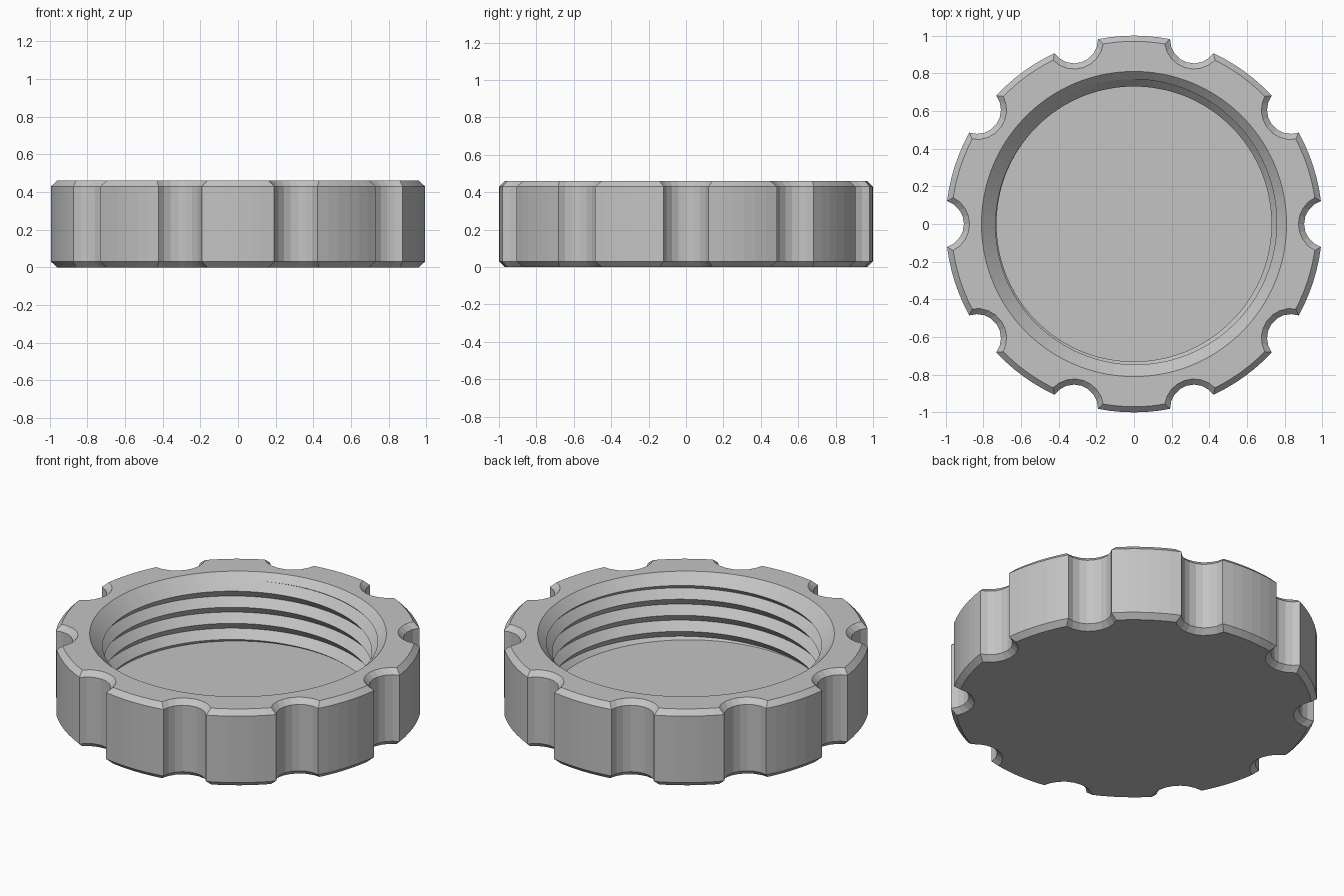
import bpy
import bmesh
from math import pi, tau, sin, cos, acos

cube = bpy.data.objects.get("Cube")
if cube:
    bpy.data.objects.remove(cube, do_unlink=True)

LOBES, NOTCH_SEGS, RIM_SEGS = 10, 8, 6
N = LOBES * (NOTCH_SEGS + RIM_SEGS)
HEIGHT, BEVEL, FLOOR = 0.46, 0.03, 0.07
MOUTH = 0.81                      # hole radius at the top face
CREST, ROOT, PITCH = 0.73, 0.772, 0.097
PHASE = 0.2455                    # crest height at angle zero


def outline(inset, z):
    """Round rim with scooped grips, shrunk by inset."""
    rim, grip, centre = 1 - inset, 0.127 + inset, 1.03
    a = acos((rim**2 + centre**2 - grip**2) / (2 * rim * centre))
    b = acos((centre**2 + grip**2 - rim**2) / (2 * centre * grip))
    points = []
    for lobe in range(LOBES):
        turn = lobe * tau / LOBES
        for i in range(NOTCH_SEGS):
            t = b * (2 * i / NOTCH_SEGS - 1)
            x, y = centre - grip * cos(t), grip * sin(t)
            points.append((x * cos(turn) - y * sin(turn),
                           x * sin(turn) + y * cos(turn), z))
        for i in range(RIM_SEGS):
            t = turn + a + (tau / LOBES - 2 * a) * i / RIM_SEGS
            points.append((rim * cos(t), rim * sin(t), z))
    return points


def thread_radius(z, angle):
    """Sharp V thread winding upwards with the angle."""
    u = ((z - PHASE) / PITCH - angle / tau) % 1
    return CREST + (ROOT - CREST) * (1 - abs(2 * u - 1))


def chamfer_radius(z):
    return MOUTH - (HEIGHT - z)


def thread_top(angle):
    """Lowest height at which the lead-in chamfer clears the thread."""
    z = HEIGHT - (MOUTH - CREST)
    while chamfer_radius(z) < thread_radius(z, angle):
        z += 0.0005
    return z


def bore_column(angle):
    """Wall points from the floor up to the end of the thread."""
    top = thread_top(angle)
    column = []
    for k in range(-8, 8):
        z = PHASE + PITCH * (angle / tau + k / 2)
        z = min(max(z, FLOOR), top)
        r = thread_radius(z, angle)
        column.append((r * cos(angle), r * sin(angle), z))
    return column


def skin(bm, rings, closed=True):
    """Join neighbouring rings with quads."""
    for low, high in zip(rings, rings[1:]):
        count = len(low)
        for i in range(count if closed else count - 1):
            j = (i + 1) % count
            bm.faces.new((low[i], low[j], high[j], high[i]))


bm = bmesh.new()


def add_ring(points):
    return [bm.verts.new(p) for p in points]


# Outer grip wall with bevelled edges, and the underside
shell = [add_ring(outline(BEVEL, 0)), add_ring(outline(0, BEVEL)),
         add_ring(outline(0, HEIGHT - BEVEL)), add_ring(outline(BEVEL, HEIGHT))]
skin(bm, shell)
bm.faces.new(shell[0])

# Top face
angles = [tau * (i - NOTCH_SEGS / 2) / N for i in range(N)]
mouth = add_ring([(MOUTH * cos(t), MOUTH * sin(t), HEIGHT) for t in angles])
skin(bm, [shell[-1], mouth])

# Threaded bore and lead-in chamfer; the seam is welded afterwards
columns = [bore_column(t) for t in angles + [angles[0] + tau]]
rows = [add_ring(row) for row in zip(*columns)]
skin(bm, rows, closed=False)
skin(bm, [rows[-1], mouth + add_ring([mouth[0].co])], closed=False)

# Floor of the bore
bm.faces.new(rows[0][:-1])

bmesh.ops.remove_doubles(bm, verts=bm.verts[:], dist=0.0003)
bmesh.ops.dissolve_degenerate(bm, edges=bm.edges[:], dist=0.0001)
bmesh.ops.recalc_face_normals(bm, faces=bm.faces[:])

mesh = bpy.data.meshes.new("screw_cap")
bm.to_mesh(mesh)
bm.free()
cap = bpy.data.objects.new("screw_cap", mesh)
bpy.context.collection.objects.link(cap)

# Plain grey
grey = bpy.data.materials.new("light_grey")
grey.use_nodes = True
colour = (0.55, 0.55, 0.55, 1)
grey.diffuse_color = colour
grey.node_tree.nodes["Principled BSDF"].inputs["Base Color"].default_value = colour
mesh.materials.append(grey)
